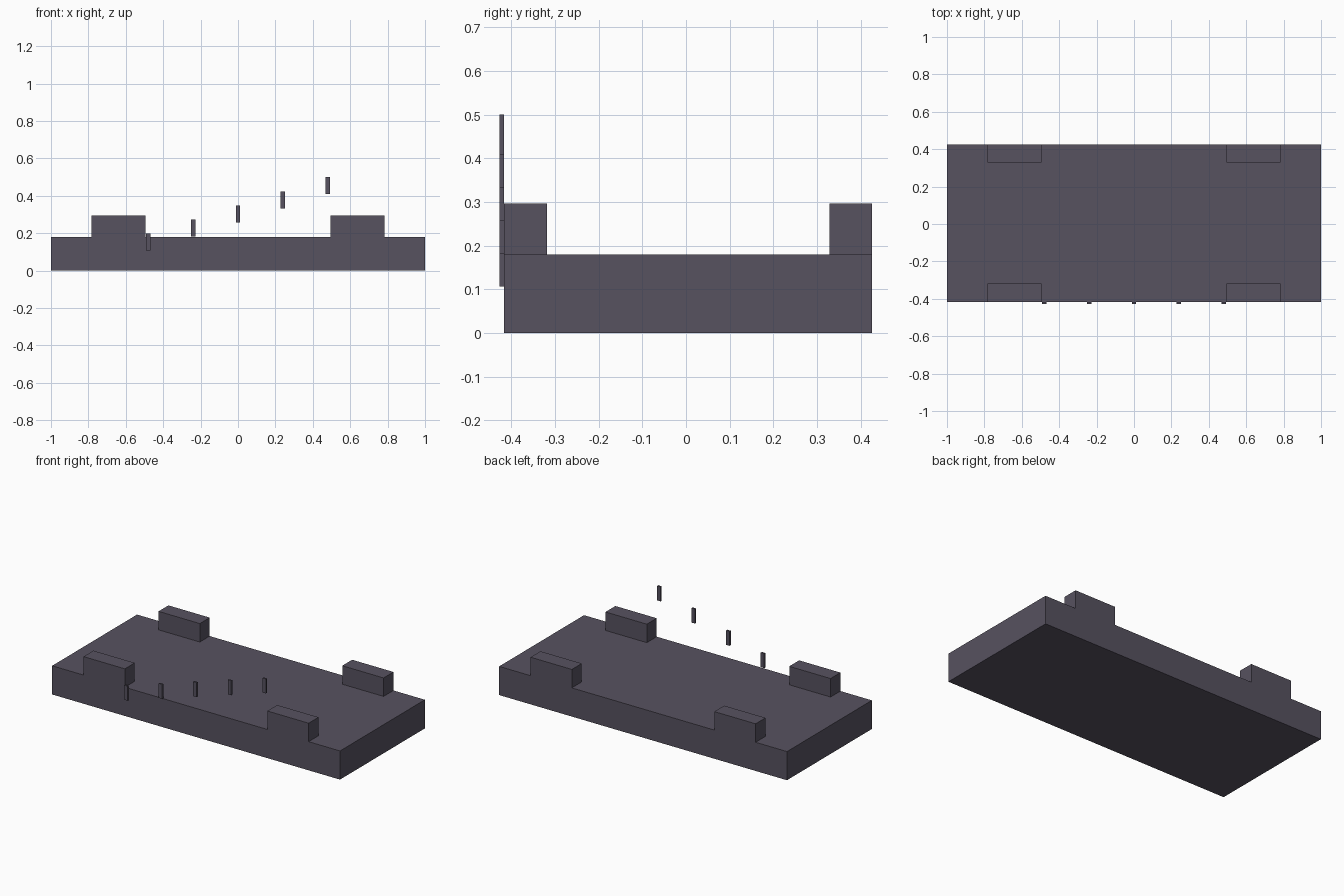
import bpy

if "Cube" in bpy.data.objects:
    bpy.data.objects.remove(bpy.data.objects["Cube"])

# One flat colour for the whole model
mat = bpy.data.materials.new("dark slate purple")
mat.diffuse_color = (0.095, 0.084, 0.117, 1)
mat.use_nodes = True
mat.node_tree.nodes["Principled BSDF"].inputs["Base Color"].default_value = mat.diffuse_color


def box(name, x, y, z):
    """Axis-aligned box from (min, max) ranges."""
    ranges = (x, y, z)
    bpy.ops.mesh.primitive_cube_add(size=1)
    ob = bpy.context.object
    ob.name = name
    ob.location = [(a + b) / 2 for a, b in ranges]
    ob.scale = [b - a for a, b in ranges]
    bpy.ops.object.transform_apply(location=True, rotation=True, scale=True)
    ob.data.materials.append(mat)
    return ob


FRONT, BACK, TOP = -0.416, 0.426, 0.18

# Base slab
box("base_slab", (-1, 1), (FRONT, BACK), (0, TOP))

# Four raised blocks, flush with the front and back edges
for side, x in (("left", (-0.782, -0.495)), ("right", (0.495, 0.782))):
    box(f"front_{side}_block", x, (FRONT, -0.318), (TOP, 0.296))
    box(f"back_{side}_block", x, (0.328, BACK), (TOP, 0.296))

# Rising row of thin marker bars in front of the slab
for i in range(5):
    cx = -0.48 + 0.24 * i
    z0 = 0.107 + 0.0755 * i
    box(f"marker_bar_{i + 1}", (cx - 0.012, cx + 0.012),
        (-0.427, FRONT), (z0, z0 + 0.091))
